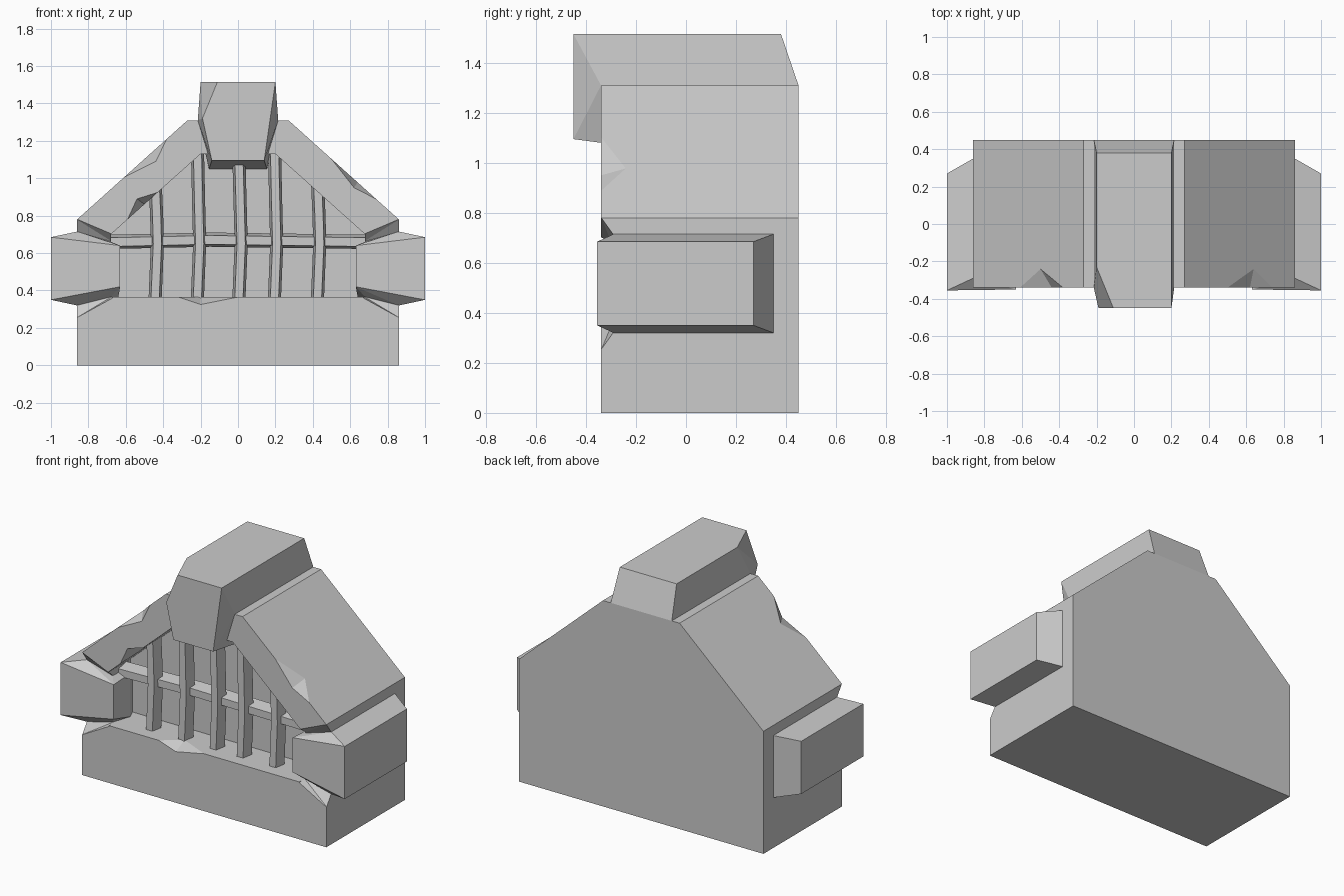
import bpy, bmesh

if "Cube" in bpy.data.objects:
    bpy.data.objects.remove(bpy.data.objects["Cube"], do_unlink=True)

STONE = bpy.data.materials.new("grey_stone")
STONE.use_nodes = True
STONE.diffuse_color = (0.6, 0.6, 0.6, 1)
STONE.node_tree.nodes["Principled BSDF"].inputs["Base Color"].default_value = (0.6, 0.6, 0.6, 1)


def finish(name, bm):
    bmesh.ops.recalc_face_normals(bm, faces=bm.faces)
    mesh = bpy.data.meshes.new(name)
    bm.to_mesh(mesh)
    bm.free()
    mesh.materials.append(STONE)
    obj = bpy.data.objects.new(name, mesh)
    bpy.context.collection.objects.link(obj)
    return obj


def hull(name, points):
    """Faceted block wrapped around a few corner points."""
    bm = bmesh.new()
    verts = [bm.verts.new(p) for p in points]
    out = bmesh.ops.convex_hull(bm, input=verts)
    spare = [v for v in out["geom_interior"] if isinstance(v, bmesh.types.BMVert)]
    bmesh.ops.delete(bm, geom=spare, context="VERTS")
    bmesh.ops.dissolve_limit(bm, angle_limit=0.01, verts=bm.verts, edges=bm.edges)
    return finish(name, bm)


def slab(name, half, y0, y1):
    """Mirrored front outline extruded from y0 to y1."""
    outline = half + [(-x, z) for x, z in half]
    return hull(name, [(x, y, z) for x, z in outline for y in (y0, y1)])


def cut(target, cutter):
    mod = target.modifiers.new("cut", "BOOLEAN")
    mod.operation, mod.solver, mod.object = "DIFFERENCE", "EXACT", cutter
    bpy.context.view_layer.objects.active = target
    bpy.ops.object.modifier_apply(modifier=mod.name)
    bpy.data.objects.remove(cutter, do_unlink=True)


def loft(name, rings):
    """Four-sided bar through a series of rings."""
    bm = bmesh.new()
    loops = [[bm.verts.new(p) for p in ring] for ring in rings]
    for a, b in zip(loops, loops[1:]):
        for i in range(4):
            j = (i + 1) % 4
            bm.faces.new((a[i], a[j], b[j], b[i]))
    bm.faces.new(loops[0])
    bm.faces.new(loops[-1])
    return finish(name, bm)


# Main wall with sloped shoulders and a recessed opening
FRONT = -0.34
wall = slab("wall", [(0.86, 0), (0.86, 0.78), (0.27, 1.31)], FRONT, 0.45)
cut(wall, slab("opening", [(0.68, 0.365), (0.68, 0.7), (0.2, 1.13)], -0.5, -0.11))

# Bevelled notches around the side blocks
for s in (-1, 1):
    cut(wall, hull("notch", [
        (s * 0.87, FRONT, 0.785), (s * 0.87, FRONT, 0.25),
        (s * 0.87, -0.29, 0.715), (s * 0.87, -0.29, 0.32),
        (s * 0.87, -0.4, 0.785), (s * 0.87, -0.4, 0.25),
        (s * 0.67, -0.4, 0.7), (s * 0.67, -0.4, 0.36),
        (s * 0.67, FRONT, 0.7), (s * 0.67, FRONT, 0.36),
        (s * 0.67, -0.29, 0.66), (s * 0.67, -0.29, 0.37)]))

# Broken chips: two edge ends, front point, deep point, outside point
chips = [
    [(-0.61, FRONT, 1.005), (-0.38, FRONT, 1.211), (-0.44, FRONT, 1.09),
     (-0.5, -0.24, 1.104), (-0.55, -0.42, 1.2)],
    [(0.5, FRONT, 1.103), (0.74, FRONT, 0.888), (0.62, FRONT, 0.95),
     (0.64, -0.24, 0.978), (0.7, -0.42, 1.08)],
    [(-0.59, FRONT, 0.781), (-0.43, FRONT, 0.924), (-0.54, FRONT, 0.89),
     (-0.5, -0.22, 0.861), (-0.46, -0.42, 0.8)],
    [(-0.32, FRONT, 0.365), (0, FRONT, 0.365), (-0.2, FRONT, 0.325),
     (-0.2, -0.25, 0.365), (-0.17, -0.42, 0.45)],
]
for points in chips:
    cut(wall, hull("chip", points))

# Side blocks
for s, side in ((-1, "right"), (1, "left")):
    hull(side + "_block", [(s * x, y, z) for x, y, z in (
        (1, -0.355, 0.35), (1, -0.355, 0.685), (1, 0.27, 0.35), (1, 0.27, 0.685),
        (0.63, -0.35, 0.42), (0.63, -0.35, 0.64),
        (0.86, -0.29, 0.32), (0.86, -0.29, 0.715),
        (0.86, 0.35, 0.32), (0.86, 0.35, 0.715),
        (0.68, -0.29, 0.365), (0.68, -0.29, 0.66),
        (0.64, -0.17, 0.365), (0.64, -0.17, 0.64))])

# Keystone with one broken front corner
keystone = [(-0.2, -0.23, 1.515), (-0.11, -0.45, 1.515), (-0.19, -0.45, 1.32), (0.2, -0.45, 1.515)]
for s in (-1, 1):
    keystone += [(s * x, y, z) for x, y, z in (
        (0.14, -0.45, 1.095), (0.155, -0.11, 1.05), (0.215, -0.34, 1.31),
        (0.215, 0.45, 1.31), (0.2, 0.38, 1.515))]
hull("keystone", keystone)

# Upright bars, slightly bent in the middle
for n, (x, top) in enumerate([(-0.443, 0.98), (-0.217, 1.16), (0.005, 1.1), (0.195, 1.16), (0.425, 0.99)]):
    loft(f"upright_bar_{n + 1}", [
        [(cx - 0.022, -0.26, z), (cx + 0.022, -0.26, z), (cx + 0.035, -0.19, z), (cx - 0.035, -0.19, z)]
        for cx, z in ((x, 0.36), (x + 0.012, 0.65), (x + 0.008, 0.8), (x, top))])

# Cross bar
loft("cross_bar", [
    [(x, -0.23, z - 0.025), (x, -0.23, z + 0.022), (x, -0.15, z + 0.038), (x, -0.15, z - 0.038)]
    for x, z in ((-0.69, 0.66), (-0.15, 0.672), (0.69, 0.66))])
